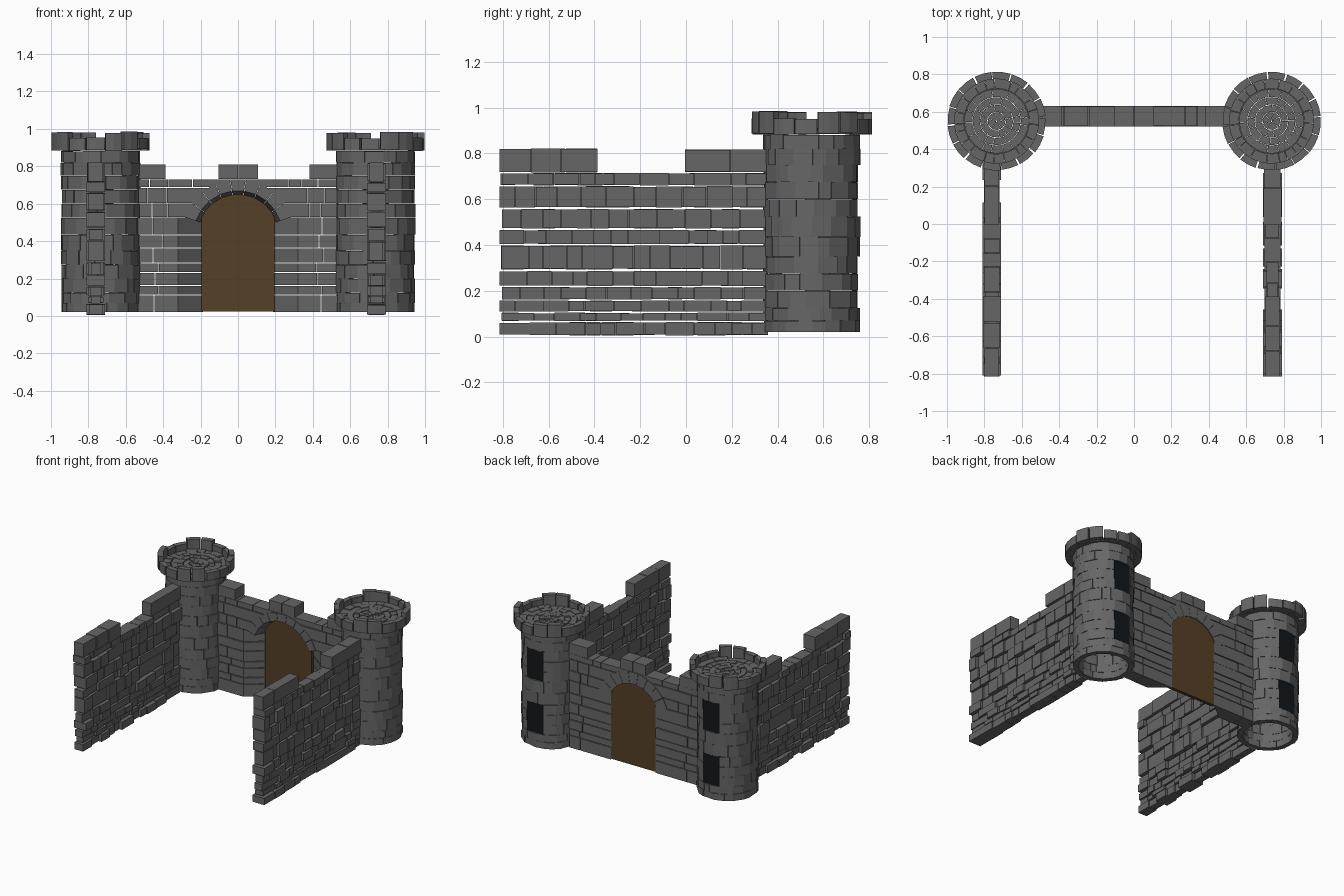
import bpy, bmesh, random
from math import sin, cos, radians, sqrt, acos

if "Cube" in bpy.data.objects:
    bpy.data.objects.remove(bpy.data.objects["Cube"])

random.seed(7)
U = random.uniform


def material(name, rgb):
    m = bpy.data.materials.new(name)
    m.diffuse_color = (*rgb, 1)
    m.use_nodes = True
    m.node_tree.nodes["Principled BSDF"].inputs["Base Color"].default_value = m.diffuse_color
    return m


STONE = material("dark_stone", (0.133, 0.133, 0.133))
WOOD = material("wood", (0.09, 0.05, 0.02))
DARK = material("dark_opening", (0.006, 0.008, 0.01))


def block(bm, bottom, top):
    """Six-sided stone from four bottom and four top corners."""
    v = [bm.verts.new(p) for p in bottom + top]
    for f in ((3, 2, 1, 0), (4, 5, 6, 7), (0, 1, 5, 4), (1, 2, 6, 5), (2, 3, 7, 6), (3, 0, 4, 7)):
        bm.faces.new([v[i] for i in f])


def box(bm, x0, x1, y0, y1, z0, z1):
    q = ((x0, y0), (x1, y0), (x1, y1), (x0, y1))
    block(bm, [(x, y, z0) for x, y in q], [(x, y, z1) for x, y in q])


def finish(bm, name, mat=STONE):
    bmesh.ops.recalc_face_normals(bm, faces=bm.faces)
    me = bpy.data.meshes.new(name)
    bm.to_mesh(me)
    bm.free()
    me.materials.append(mat)
    ob = bpy.data.objects.new(name, me)
    bpy.context.collection.objects.link(ob)


def splits(a, b, size):
    """Cut a span into pieces of uneven length."""
    n = max(1, round(abs(b - a) / size))
    w = [U(0.6, 1.4) for _ in range(n)]
    pts = [a]
    for x in w:
        pts.append(pts[-1] + (b - a) * x / sum(w))
    return list(zip(pts, pts[1:]))


def arc_stone(bm, c, r0, r1, a0, a1, z0, z1, n=2):
    """Curved stone made of n flat segments."""
    for i in range(n):
        s, e = a0 + (a1 - a0) * i / n, a0 + (a1 - a0) * (i + 1) / n
        q = [(c[0] + r * cos(radians(t)), c[1] + r * sin(radians(t)))
             for r, t in ((r0, s), (r1, s), (r1, e), (r0, e))]
        block(bm, [(*p, z0) for p in q], [(*p, z1) for p in q])


# Towers: stone courses, crown, paved floor, dark windows
WINDOWS = ((0.125, 0.35), (0.525, 0.75))
LEVELS = (0.02, 0.07, 0.125, 0.2, 0.275, 0.35, 0.435, 0.525, 0.60, 0.675, 0.75, 0.82, 0.882)
for side, sx in (("left", -1), ("right", 1)):
    c = (0.735 * sx, 0.55)
    bm = bmesh.new()
    for z0, z1 in zip(LEVELS, LEVELS[1:]):
        mid = (z0 + z1) / 2
        window = any(lo < mid < hi for lo, hi in WINDOWS)
        start = U(0, 40)
        a, b = (109, 431) if window else (start, start + 360)
        for s, e in splits(a, b, 21):
            arc_stone(bm, c, 0.172, 0.21 + U(-0.003, 0.004), s, e - 0.2, z0, z1 - U(0.0005, 0.002), 1)
    finish(bm, side + "_tower_wall")

    bm = bmesh.new()
    for i in range(16):
        a = i * 22.5 + 6
        high = i % 4 in (0, 1)
        top = (0.985 if high else 0.955) - U(0, 0.008)
        arc_stone(bm, c, 0.225, 0.265 - U(0, 0.004), a, a + 22.5 - U(0.6, 2.5),
                  0.882 + U(0, 0.01), top)
    finish(bm, side + "_tower_crown")

    bm = bmesh.new()
    radii = (0.004, 0.05, 0.09, 0.13, 0.175, 0.228)
    for r0, r1 in zip(radii, radii[1:]):
        start = U(0, 60)
        for s, e in splits(start, start + 360, 360 / (6 + 80 * r0)):
            arc_stone(bm, c, r0, r1 - 0.002, s, e - 0.12 / r1, 0.884, 0.905 + U(-0.005, 0.007))
    finish(bm, side + "_tower_floor")

    bm = bmesh.new()
    for z0, z1 in WINDOWS:
        box(bm, c[0] - 0.069, c[0] + 0.069, 0.725, 0.748, z0, z1 - 0.001)
    finish(bm, side + "_tower_windows", DARK)

# Gate wall: courses stop at splayed jambs below and at the arch ring above
Y0, Y1 = 0.52, 0.632
CZ, R_IN, R_OUT = 0.432, 0.218, 0.30
ROWS = (0.02, 0.115, 0.165, 0.235, 0.285, 0.365, 0.435, 0.53, 0.605, 0.69, 0.735)


def ring_x(z):
    return sqrt(max(0.0, R_OUT ** 2 - (z - CZ) ** 2)) - 0.002


bm = bmesh.new()
for sx in (-1, 1):
    for z0, z1 in zip(ROWS, ROWS[1:]):
        z1 -= 0.005
        low = z1 < 0.53
        inner = 0.335 if low else ring_x(z0) + 0.02
        for i, (a, b) in enumerate(splits(inner, 0.54, 0.085)):
            b -= 0.004
            f, k = Y0 + U(0, 0.006), Y1 - U(0, 0.006)
            if i:
                lo = hi = (a, a)
            elif low:
                lo = hi = (0.32, 0.186)
            else:
                lo, hi = (ring_x(z0),) * 2, (ring_x(z1),) * 2
            corner = lambda e, z: [(sx * e[0], f, z), (sx * b, f, z), (sx * b, k, z), (sx * e[1], k, z)]
            block(bm, corner(lo, z0), corner(hi, z1))
finish(bm, "gate_wall")

# Arch stones, slightly splayed towards the front
bm = bmesh.new()
N = 9
A0 = 18.5
step = (180 - 2 * A0) / N
for i in range(N):
    s, e = radians(A0 + i * step + 0.2), radians(A0 + (i + 1) * step - 0.2)
    quad = lambda t: [(r * cos(t), y, CZ + r * sin(t))
                      for r, y in ((R_IN + 0.02, Y0), (R_OUT, Y0), (R_OUT, Y1), (R_IN - 0.008, Y1))]
    block(bm, quad(s), quad(e))
finish(bm, "gate_arch")

# Gate wall merlons
bm = bmesh.new()
for a, b in ((-0.535, -0.388), (-0.105, 0.0), (0.003, 0.108), (0.382, 0.535)):
    box(bm, a, b, Y0, Y1, 0.733, 0.81)
finish(bm, "gate_merlons")

# Arched wooden door, two leaves
bm = bmesh.new()
W = 0.195
t0 = acos(W / R_IN)
for sx in (-1, 1):
    prof = [(0.0, 0.025), (W, 0.025)]
    for i in range(7):
        t = t0 + (radians(90) - t0) * i / 6
        prof.append((R_IN * cos(t), CZ + R_IN * sin(t)))
    face = bm.faces.new([bm.verts.new((sx * x, 0.60, z)) for x, z in prof])
    new = bmesh.ops.extrude_face_region(bm, geom=[face])["geom"]
    bmesh.ops.translate(bm, vec=(0, 0.024, 0), verts=[g for g in new if isinstance(g, bmesh.types.BMVert)])
finish(bm, "gate_door", WOOD)

# Side walls: rough courses of uneven thickness with ragged ends, merlons on top
COURSES = ((0.008, 0.06), (0.070, 0.102), (0.111, 0.155), (0.164, 0.214), (0.223, 0.284), (0.296, 0.395),
           (0.406, 0.463), (0.474, 0.555), (0.566, 0.654), (0.663, 0.712))
for side, cx in (("left", -0.76), ("right", 0.74)):
    bm = bmesh.new()

    def course(a, b, z0, z1, size, widths):
        for s, e in splits(a, b, size):
            h = random.choice(widths)
            j = U(-0.001, 0.003)
            box(bm, cx - h, cx + h, s, e - U(0.001, 0.004), z0 - j, z1 + j)

    for i, (z0, z1) in enumerate(COURSES):
        course(-0.815 + (i % 2) * U(0.005, 0.025), 0.36, z0, z1, 0.1, (0.026, 0.032, 0.036, 0.042, 0.05))
    course(-0.815, -0.385, 0.72, 0.818, 0.14, (0.038, 0.044, 0.048))
    course(-0.005, 0.36, 0.72, 0.815, 0.18, (0.038, 0.044, 0.048))
    finish(bm, side + "_side_wall")
